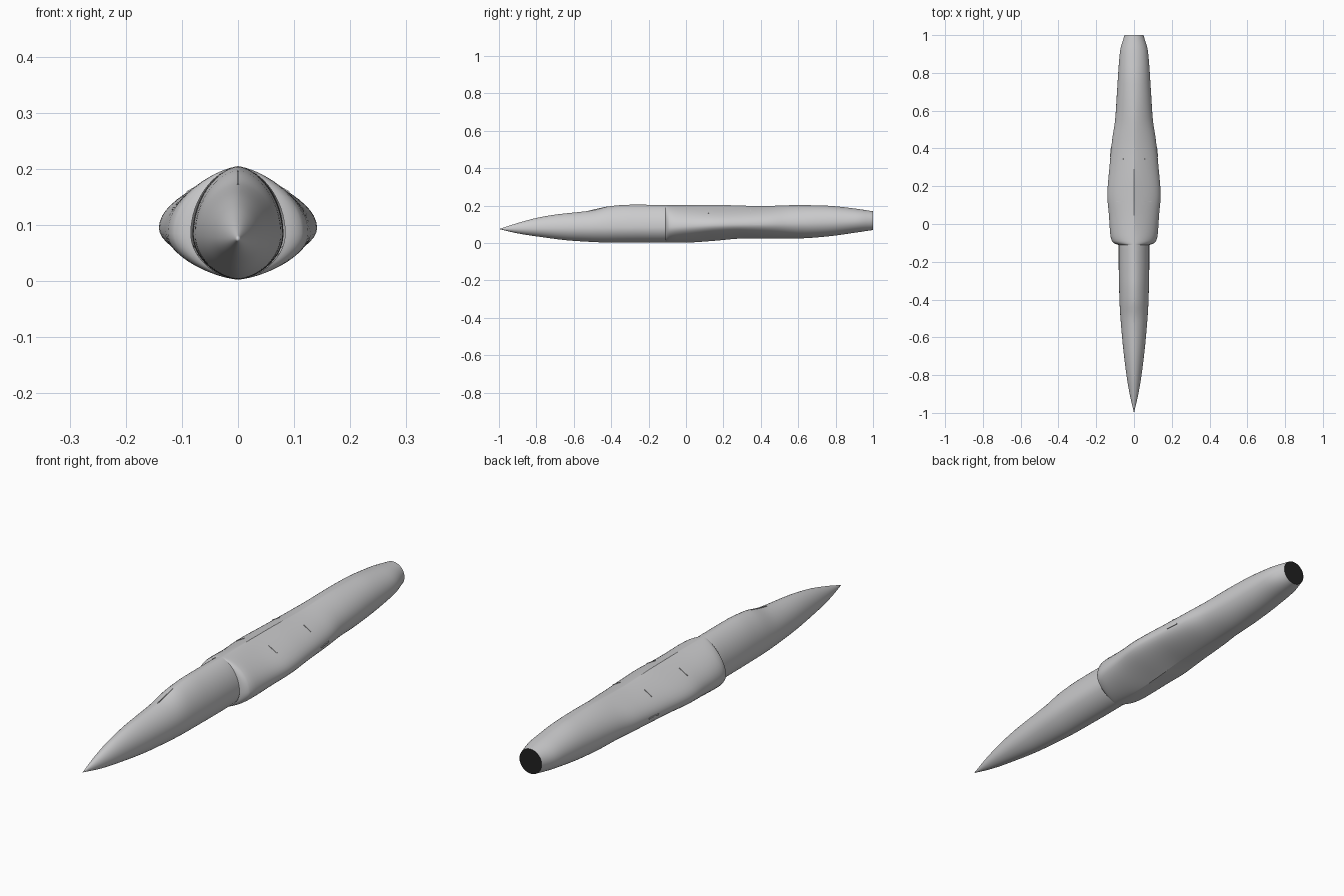
import bpy, bmesh
from math import sin, cos, pi
from mathutils import Vector

if "Cube" in bpy.data.objects:
    bpy.data.objects.remove(bpy.data.objects["Cube"])


def material(name, rgb):
    m = bpy.data.materials.new(name)
    m.use_nodes = True
    m.diffuse_color = (*rgb, 1)
    m.node_tree.nodes["Principled BSDF"].inputs["Base Color"].default_value = (*rgb, 1)
    return m


GREY = material("airframe grey", (0.6, 0.6, 0.61))
BLACK = material("exhaust black", (0.015, 0.015, 0.015))

# Outline curves as (y, value) pairs
TOP = [(-1, .075), (-.9, .107), (-.8, .134), (-.7, .152), (-.5, .175), (-.4, .198), (-.3, .205),
       (.2, .203), (.4, .198), (.6, .203), (.75, .2), (.9, .185), (1, .17)]
BOTTOM = [(-1, .075), (-.9, .052), (-.8, .036), (-.6, .012), (-.4, .003), (0, .003),
          (.15, .012), (.3, .024), (.6, .025), (.75, .035), (.9, .055), (1, .07)]
MIDDLE = [(-1, .075), (-.4, .083), (-.1, .085), (.15, .095), (.6, .105), (1, .12)]
NOSE_WIDTH = [(-1, 0), (-.9, .023), (-.8, .04), (-.6, .063), (-.4, .077), (-.2, .081), (-.05, .081)]
REAR_WIDTH = [(-.11, .084), (-.105, .1), (-.09, .117), (-.06, .125), (.05, .133), (.15, .141),
              (.3, .13), (.45, .115), (.55, .1), (.7, .09), (.85, .08), (.92, .073), (1, .05)]
PINCH = [(-1, 1.05), (-.4, 1.22), (-.12, 1.22), (-.09, 1.35), (.15, 2.1), (.4, 1.7), (.75, 1.1), (1, 1)]


def curve(pts, y):
    """Smooth interpolation with slopes flattened at peaks."""
    def chord(i):
        return (pts[i + 1][1] - pts[i][1]) / (pts[i + 1][0] - pts[i][0])

    def slope(i):
        if i == 0:
            return chord(0)
        if i == len(pts) - 1:
            return chord(i - 1)
        a, b = chord(i - 1), chord(i)
        return 2 * a * b / (a + b) if a * b > 0 else 0

    y = min(max(y, pts[0][0]), pts[-1][0])
    i = next(k for k in range(len(pts) - 1) if y <= pts[k + 1][0])
    d = pts[i + 1][0] - pts[i][0]
    t = (y - pts[i][0]) / d
    return ((2 * t**3 - 3 * t**2 + 1) * pts[i][1] + (t**3 - 2 * t**2 + t) * d * slope(i)
            + (3 * t**2 - 2 * t**3) * pts[i + 1][1] + (t**3 - t**2) * d * slope(i + 1))


def surface(widths, y, angle):
    """Point on the body at station y; angle 0 is the widest side."""
    mid, s, c = curve(MIDDLE, y), sin(angle), cos(angle)
    reach = curve(TOP, y) - mid if s > 0 else mid - curve(BOTTOM, y)
    power = curve(PINCH, y)
    x = abs(c) ** power * curve(widths, y) * (1 if c > 0 else -1)
    return Vector((x, y, mid + reach * s))


def finish(name, bm, mat, angle=35):
    bmesh.ops.remove_doubles(bm, verts=bm.verts, dist=1e-5)
    bmesh.ops.recalc_face_normals(bm, faces=bm.faces)
    me = bpy.data.meshes.new(name)
    bm.to_mesh(me)
    bm.free()
    me.materials.append(mat)
    ob = bpy.data.objects.new(name, me)
    bpy.context.collection.objects.link(ob)
    bpy.ops.object.select_all(action="DESELECT")
    ob.select_set(True)
    bpy.context.view_layer.objects.active = ob
    bpy.ops.object.shade_smooth_by_angle(angle=angle * pi / 180)
    return ob


def loft(name, widths, stations, sides=64):
    bm = bmesh.new()
    rings = [[bm.verts.new(surface(widths, y, 2 * pi * k / sides)) for k in range(sides)]
             for y in stations]
    for a, b in zip(rings, rings[1:]):
        for k in range(sides):
            n = (k + 1) % sides
            bm.faces.new((a[k], a[n], b[n], b[k]))
    return finish(name, bm, GREY)


def steps(start, end, count):
    return [start + (end - start) * i / count for i in range(count + 1)]


# Pointed forward body, running just inside the intake shoulders
loft("forward_fuselage", NOSE_WIDTH, steps(-1, -.09, 44))

# Wide rear body with rounded intake shoulders
loft("rear_fuselage", REAR_WIDTH, [-.11, -.108, -.105, -.1, -.095, -.09, -.075] + steps(-.06, 1, 54))

# Dark exhaust disc
bm = bmesh.new()
bm.faces.new([bm.verts.new(surface(REAR_WIDTH, 1, 2 * pi * k / 64) - Vector((0, .001, 0)))
              for k in range(64)])
finish("exhaust_disc", bm, BLACK)


def ridge(name, start, end, thick):
    """Slim raised bar between two points on the skin."""
    bm = bmesh.new()
    bmesh.ops.create_cube(bm, size=1)
    ob = finish(name, bm, GREY)
    ob.location = (start + end) / 2
    ob.rotation_euler = (end - start).to_track_quat("X", "Z").to_euler()
    ob.scale = ((end - start).length, thick, thick)


# Small skin fittings on both sides
for side, label in ((1, "left"), (-1, "right")):
    for y, part in ((.12, "front"), (.345, "rear")):
        a, b = [surface(REAR_WIDTH, y, t) for t in (.62, .88)]
        a.x, b.x = a.x * side, b.x * side
        ridge(f"{label}_{part}_upper_fitting", a, b, .005)
    a, b = [surface(REAR_WIDTH, y, 0) for y in (.355, .41)]
    a.x, b.x = a.x * side, b.x * side
    ridge(f"{label}_side_fitting", a, b, .005)

# Slim seam on the spine ahead of the shoulders
ridge("spine_seam", surface(NOSE_WIDTH, -.52, pi / 2), surface(NOSE_WIDTH, -.42, pi / 2), .003)
